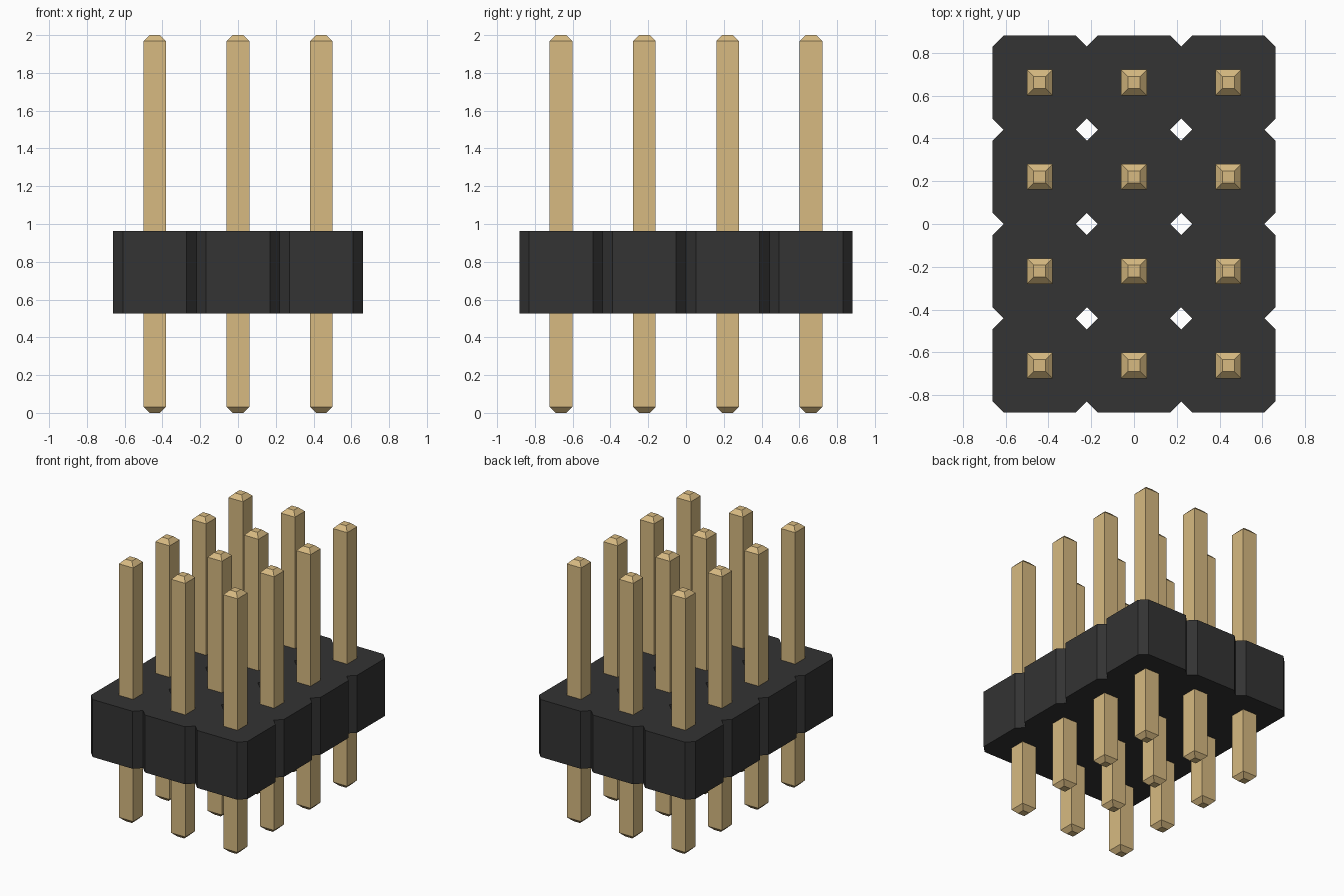
import bpy
import bmesh

cube = bpy.data.objects.get("Cube")
if cube:
    bpy.data.objects.remove(cube, do_unlink=True)

COLS, ROWS = 3, 4
PITCH = 0.441
CHAMFER = 0.052
BODY_Z = (0.525, 0.964)
PIN_HALF, TIP_HALF, TIP_H, TOP = 0.06, 0.028, 0.032, 2.0


def make_material(name, rgb):
    mat = bpy.data.materials.new(name)
    mat.use_nodes = True
    mat.diffuse_color = (*rgb, 1)
    mat.node_tree.nodes["Principled BSDF"].inputs["Base Color"].default_value = (*rgb, 1)
    return mat


black = make_material("black plastic", (0.033, 0.033, 0.033))
gold = make_material("gold metal", (0.68, 0.49, 0.22))


def add_object(name, bm, mat):
    bmesh.ops.recalc_face_normals(bm, faces=bm.faces)
    mesh = bpy.data.meshes.new(name)
    bm.to_mesh(mesh)
    bm.free()
    mesh.materials.append(mat)
    obj = bpy.data.objects.new(name, mesh)
    bpy.context.collection.objects.link(obj)
    return obj


def loft(bm, rings):
    """Join closed rings of points with side faces and cap both ends."""
    loops = [[bm.verts.new(p) for p in ring] for ring in rings]
    n = len(loops[0])
    for a, b in zip(loops, loops[1:]):
        for i in range(n):
            j = (i + 1) % n
            bm.faces.new((a[i], a[j], b[j], b[i]))
    bm.faces.new(loops[0][::-1])
    bm.faces.new(loops[-1])


def square(x, y, z, h):
    return [(x + sx * h, y + sy * h, z)
            for sx, sy in ((-1, -1), (1, -1), (1, 1), (-1, 1))]


def octagon(x, y, z):
    h, c = PITCH / 2, PITCH / 2 - CHAMFER
    return [(x + px, y + py, z) for px, py in
            ((-c, -h), (c, -h), (h, -c), (h, c), (c, h), (-c, h), (-h, c), (-h, -c))]


centres = [((i - (COLS - 1) / 2) * PITCH, (j - (ROWS - 1) / 2) * PITCH)
           for j in range(ROWS) for i in range(COLS)]

# Housing: chamfered cells side by side, welded with the shared inner walls removed
body = bmesh.new()
for x, y in centres:
    loft(body, [octagon(x, y, z) for z in BODY_Z])
bmesh.ops.remove_doubles(body, verts=body.verts, dist=0.001)
inner = [f for f in body.faces
         if all(len(e.link_faces) > 2 for e in f.edges if abs(e.verts[0].co.z - e.verts[1].co.z) < 0.01)
         and abs(f.normal.z) < 0.5 and len(f.verts) == 4]
bmesh.ops.delete(body, geom=inner, context='FACES')
add_object("housing", body, black)

# Pins: square bars with tapered ends passing through the housing
profile = [(0, TIP_HALF), (TIP_H, PIN_HALF), (TOP - TIP_H, PIN_HALF), (TOP, TIP_HALF)]
for k, (x, y) in enumerate(centres):
    pin = bmesh.new()
    loft(pin, [square(x, y, z, h) for z, h in profile])
    add_object(f"pin_row{k // COLS + 1}_col{k % COLS + 1}", pin, gold)
